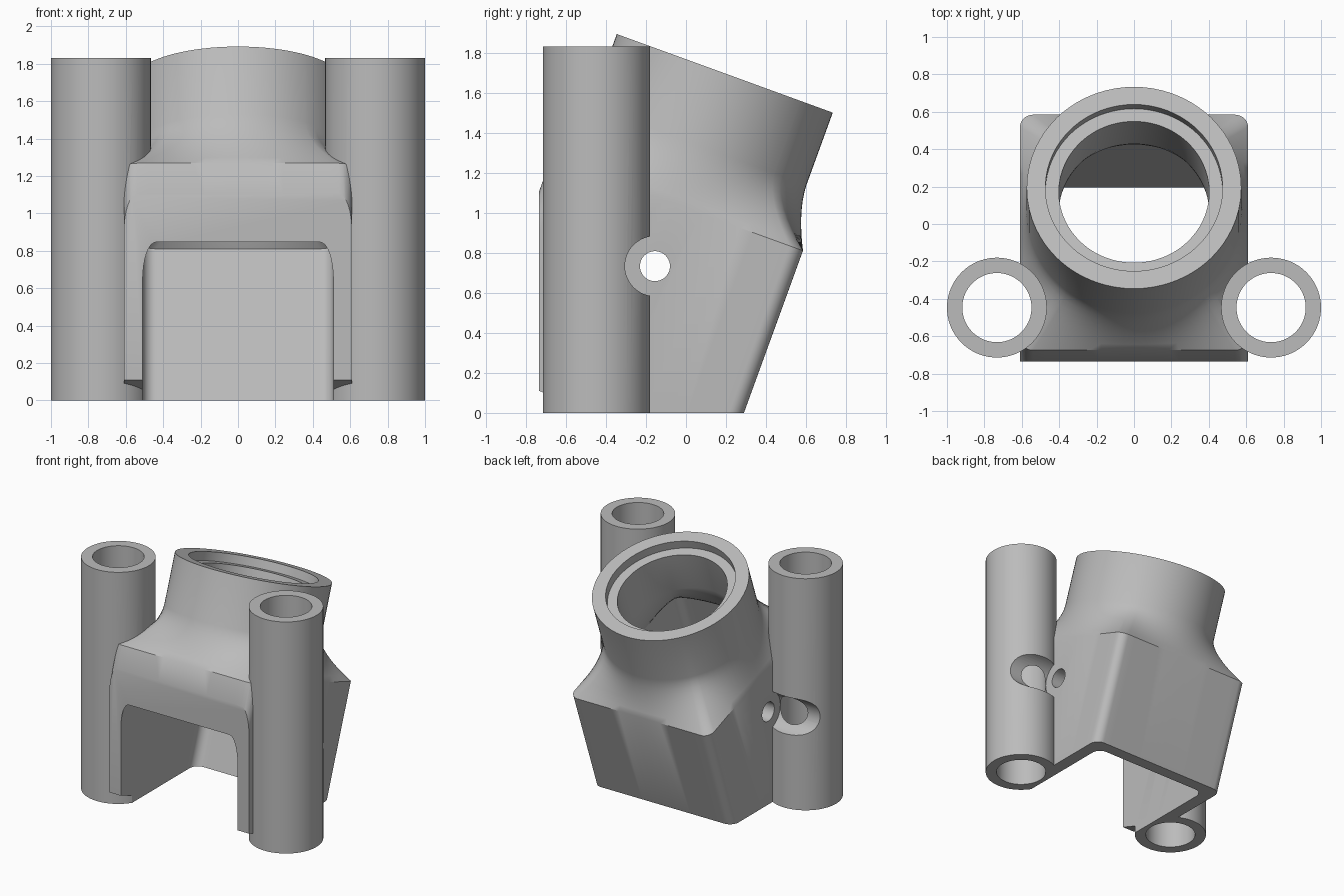
import bpy, bmesh, math
from mathutils import Vector, Matrix

if "Cube" in bpy.data.objects:
    bpy.data.objects.remove(bpy.data.objects["Cube"])

TILT = math.radians(20)
CENTRE = -0.398                      # offset of the tilted axis
E = Vector((0, math.cos(TILT), -math.sin(TILT)))   # across the tilted axis
D = Vector((0, math.sin(TILT), math.cos(TILT)))    # along the tilted axis

grey = bpy.data.materials.new("grey_plastic")
grey.diffuse_color = (0.5, 0.5, 0.5, 1)
grey.use_nodes = True
grey.node_tree.nodes["Principled BSDF"].inputs["Base Color"].default_value = grey.diffuse_color


def add_object(name, bm):
    bmesh.ops.recalc_face_normals(bm, faces=bm.faces)
    me = bpy.data.meshes.new(name)
    bm.to_mesh(me)
    bm.free()
    me.materials.append(grey)
    ob = bpy.data.objects.new(name, me)
    bpy.context.collection.objects.link(ob)
    return ob


def rounded_rect(hx, hy, r, arc=8, side=18):
    corners = [(hx - r, hy - r), (r - hx, hy - r), (r - hx, r - hy), (hx - r, r - hy)]
    pts = []
    for k, (cx, cy) in enumerate(corners):
        for i in range(arc + 1):
            a = math.pi / 2 * (k + i / arc)
            pts.append(Vector((cx + r * math.cos(a), cy + r * math.sin(a))))
    out = []
    for p, q in zip(pts, pts[1:] + pts[:1]):
        n = side if (q - p).length > 0.3 else 1
        out += [p.lerp(q, i / n) for i in range(n)]
    return out


def circle_like(pts, r):
    return [p.normalized() * r for p in pts]


def sweep(name, sections):
    """Skin a list of (height along tilted axis, outline)."""
    bm = bmesh.new()
    rings = [[bm.verts.new(Vector((p.x, 0, 0)) + E * (p.y + CENTRE) + D * t)
              for p in pts] for t, pts in sections]
    n = len(rings[0])
    for a, b in zip(rings, rings[1:]):
        for i in range(n):
            j = (i + 1) % n
            bm.faces.new((a[i], a[j], b[j], b[i]))
    bm.faces.new(rings[0])
    bm.faces.new(rings[-1])
    return add_object(name, bm)


def blend(rect, circ, t0, t1, steps=8):
    """Box outline easing into a round neck."""
    out = []
    for k in range(steps + 1):
        s = k / steps
        w = 1 - (1 - s) ** 1.7
        out.append((t0 + (t1 - t0) * s, [p.lerp(q, w) for p, q in zip(rect, circ)]))
    return out


def cylinder(name, r, length, centre, axis='Z', seg=72):
    bm = bmesh.new()
    m = Matrix.Translation(centre)
    if axis == 'X':
        m = m @ Matrix.Rotation(math.pi / 2, 4, 'Y')
    bmesh.ops.create_cone(bm, cap_ends=True, segments=seg, radius1=r, radius2=r,
                          depth=length, matrix=m)
    return add_object(name, bm)


def boolean(target, tool, operation):
    mod = target.modifiers.new("cut", 'BOOLEAN')
    mod.operation, mod.solver, mod.object = operation, 'EXACT', tool
    dg = bpy.context.evaluated_depsgraph_get()
    me = bpy.data.meshes.new_from_object(target.evaluated_get(dg))
    target.modifiers.clear()
    target.data = me
    bpy.data.objects.remove(tool)


# Tilted housing: rounded box flowing into a round neck
rect = rounded_rect(0.61, 0.67, 0.07)
ring = circle_like(rect, 0.574)
housing = sweep("housing", [(-0.148, rect)] + blend(rect, ring, 0.961, 1.276) + [(1.66, ring)])

# Trim to the ground and the upright front plane
bm = bmesh.new()
bmesh.ops.create_cube(bm, size=1, matrix=Matrix.Translation((0, 0.265, 1.5)) @ Matrix.Diagonal((3, 2, 3, 1)))
boolean(housing, add_object("trim_box", bm), 'INTERSECT')

# Side tubes
for s in (-1, 1):
    boolean(housing, cylinder("side_tube", 0.267, 1.83, (s * 0.733, -0.447, 0.915)), 'UNION')

# Hollow inside with bore and stepped seat in the neck
inner = rounded_rect(0.51, 0.582, 0.07)
bore, seat = circle_like(inner, 0.402), circle_like(inner, 0.474)
cavity = sweep("cavity", [(-0.8, inner)] + blend(inner, bore, 0.93, 1.27)
               + [(1.593, bore), (1.593, seat), (1.8, seat)])
boolean(housing, cavity, 'DIFFERENCE')

# Tube bores, screw holes and screw head clearances
for s in (-1, 1):
    boolean(housing, cylinder("tube_bore", 0.185, 3, (s * 0.733, -0.447, 1)), 'DIFFERENCE')
    boolean(housing, cylinder("head_clearance", 0.15, 1, (s * 1.111, -0.155, 0.733), 'X', 48), 'DIFFERENCE')
boolean(housing, cylinder("screw_hole", 0.075, 3, (0, -0.155, 0.733), 'X', 40), 'DIFFERENCE')

bpy.context.view_layer.objects.active = housing
housing.select_set(True)
bpy.ops.object.shade_smooth_by_angle(angle=math.radians(30))
